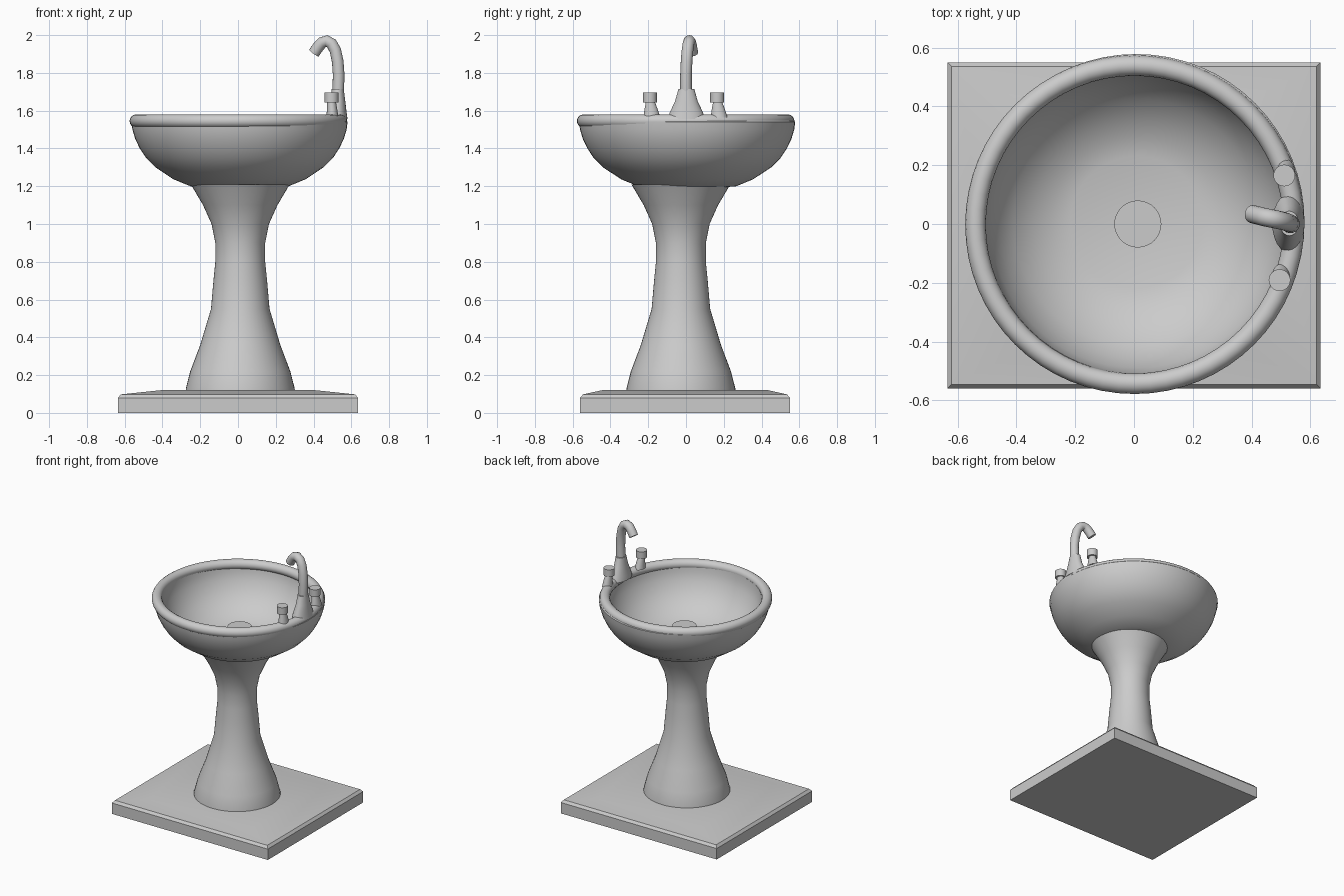
import bpy, bmesh, math
from mathutils import Vector

if "Cube" in bpy.data.objects:
    bpy.data.objects.remove(bpy.data.objects["Cube"])


def finish(name, bm, angle=40):
    bmesh.ops.recalc_face_normals(bm, faces=bm.faces)
    me = bpy.data.meshes.new(name)
    bm.to_mesh(me)
    bm.free()
    ob = bpy.data.objects.new(name, me)
    bpy.context.collection.objects.link(ob)
    bpy.ops.object.select_all(action='DESELECT')
    ob.select_set(True)
    bpy.context.view_layer.objects.active = ob
    bpy.ops.object.shade_smooth_by_angle(angle=math.radians(angle))
    return ob


def skin(name, rings, angle=40):
    """Join rings of points into a closed, capped surface."""
    bm = bmesh.new()
    loops = [[bm.verts.new(p) for p in r] for r in rings]
    for a, b in zip(loops, loops[1:]):
        n = len(a)
        for i in range(n):
            j = (i + 1) % n
            bm.faces.new((a[i], a[j], b[j], b[i]))
    bm.faces.new(loops[0])
    bm.faces.new(loops[-1])
    return finish(name, bm, angle)


def oval(cx, cy, rx, ry, z, n):
    return [(cx + rx * math.cos(2 * math.pi * i / n),
             cy + ry * math.sin(2 * math.pi * i / n), z) for i in range(n)]


def turned(name, cx, cy, profile, n=48, angle=40):
    return skin(name, [oval(cx, cy, r, r, z, n) for r, z in profile], angle)


def rect(x, y, z, cy=-0.005):
    return [(-x, cy - y, z), (x, cy - y, z), (x, cy + y, z), (-x, cy + y, z)]


# Floor plinth with a shallow sloped top
skin("plinth", [rect(.635, .555, 0), rect(.635, .555, .08),
                rect(.62, .54, .098), rect(.41, .44, .12)], 20)

# Flared pedestal
turned("pedestal", .012, -.027,
       [(.29, .10), (.288, .13), (.265, .22), (.212, .36), (.155, .55), (.142, .7),
        (.132, .8), (.132, .9), (.152, 1.0), (.197, 1.1), (.262, 1.21)])

# Bowl shell: up the outside, down the inside
turned("bowl", .008, .006,
       [(.2, 1.195), (.26, 1.2), (.35, 1.237), (.445, 1.3), (.495, 1.35), (.528, 1.4),
        (.552, 1.45), (.567, 1.5), (.572, 1.54), (.55, 1.565), (.515, 1.545),
        (.51, 1.5), (.495, 1.45), (.465, 1.39), (.42, 1.33), (.35, 1.275),
        (.29, 1.245), (.225, 1.225)], 64)

# Rolled rim
bpy.ops.mesh.primitive_torus_add(location=(.002, -.002, 1.545), major_radius=.541,
                                 minor_radius=.035, major_segments=64, minor_segments=16)
bpy.context.object.name = "rim"
bpy.ops.object.shade_smooth_by_angle(angle=math.radians(60))

# Drain plug
turned("drain", .013, 0, [(.08, 1.21), (.08, 1.34)], 32)

# Tap base, a flattened cone
skin("tap_base", [oval(.525, .002, .055, .098, 1.555, 24), oval(.525, .002, .05, .088, 1.59, 24),
                  oval(.528, .002, .04, .06, 1.65, 24), oval(.528, .002, .032, .042, 1.715, 24)])

# Curved spout swept along a path
path = [Vector(p) for p in [(.53, 0, 1.69), (.533, 0, 1.79), (.528, .003, 1.86),
                            (.515, .008, 1.92), (.495, .013, 1.955), (.47, .018, 1.969),
                            (.445, .023, 1.96), (.425, .028, 1.938), (.402, .034, 1.905)]]
side = Vector((.14, 1, 0)).normalized()
rings = []
for i, p in enumerate(path):
    t = (path[min(i + 1, len(path) - 1)] - path[max(i - 1, 0)]).normalized()
    up = t.cross(side).normalized()
    s = up.cross(t)
    rings.append([p + .031 * (math.cos(a) * s + math.sin(a) * up)
                  for a in (2 * math.pi * k / 16 for k in range(16))])
skin("spout", rings, 50)

# Two tap handles: tapered stem and round knob
for label, x, y in (("front", .495, -.191), ("back", .511, .165)):
    skin(label + "_handle_stem", [oval(x + .005, y + .01, .032, .045, 1.565, 20),
                                  oval(x + .003, y + .006, .027, .034, 1.61, 20),
                                  oval(x, y + .002, .023, .023, 1.65, 20)])
    turned(label + "_handle_knob", x, y, [(.037, 1.643), (.037, 1.695)], 24)
